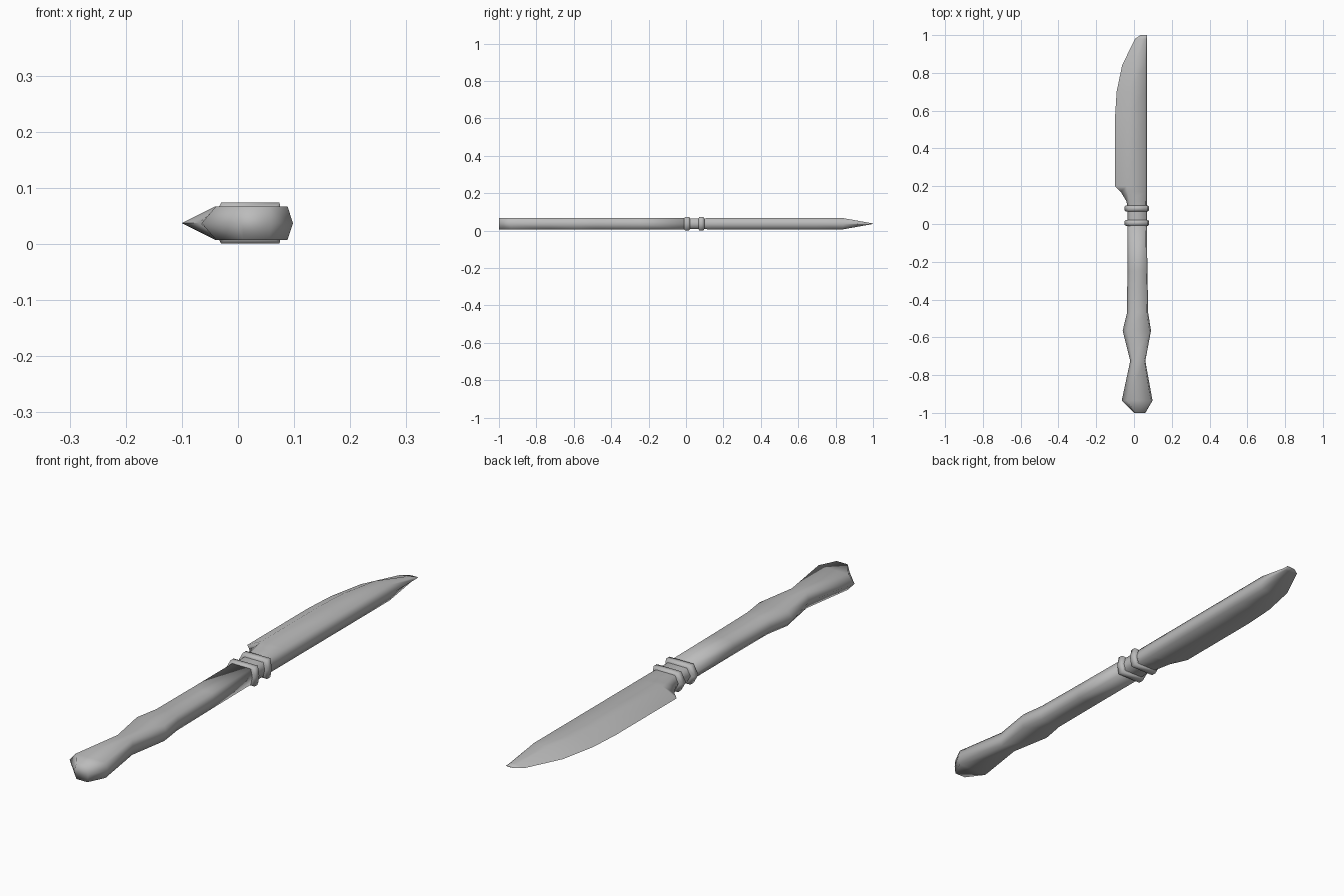
import bpy
import bmesh
import math

if "Cube" in bpy.data.objects:
    bpy.data.objects.remove(bpy.data.objects["Cube"], do_unlink=True)

steel = bpy.data.materials.new("steel_grey")
steel.use_nodes = True
colour = (0.5, 0.5, 0.5, 1)
steel.diffuse_color = colour
steel.node_tree.nodes["Principled BSDF"].inputs["Base Color"].default_value = colour

MID = 0.037  # height of the knife's middle plane


def loft(name, sections, smooth_angle):
    """Skin six-sided rings: (y, left tip, left top, right top, right tip, half height)."""
    bm = bmesh.new()
    rings = []
    for y, left, left_top, right_top, right, h in sections:
        outline = [(left, 0), (left_top, h), (right_top, h),
                   (right, 0), (right_top, -h), (left_top, -h)]
        rings.append([bm.verts.new((x, y, MID + z)) for x, z in outline])
    for a, b in zip(rings, rings[1:]):
        for i in range(6):
            j = (i + 1) % 6
            bm.faces.new((a[i], a[j], b[j], b[i]))
    bm.faces.new(rings[0])
    bm.faces.new(rings[-1])
    bmesh.ops.remove_doubles(bm, verts=bm.verts, dist=0.0001)
    bmesh.ops.recalc_face_normals(bm, faces=bm.faces)
    mesh = bpy.data.meshes.new(name)
    bm.to_mesh(mesh)
    bm.free()
    mesh.materials.append(steel)
    obj = bpy.data.objects.new(name, mesh)
    bpy.context.collection.objects.link(obj)
    bpy.ops.object.select_all(action="DESELECT")
    obj.select_set(True)
    bpy.context.view_layer.objects.active = obj
    bpy.ops.object.shade_smooth_by_angle(angle=math.radians(smooth_angle))
    return obj


def grip_ring(y, left, right, h=0.03):
    w = right - left
    return (y, left, left + 0.16 * w, right - 0.06 * w, right, h)


# Handle with two swellings
grip = [(-1, 0.0, 0.06), (-0.935, -0.065, 0.098), (-0.725, -0.02, 0.06),
        (-0.565, -0.06, 0.09), (-0.47, -0.037, 0.075),
        (-0.25, -0.035, 0.071), (0, -0.035, 0.068)]
loft("handle", [grip_ring(*g) for g in grip], 180)

# Neck between the collars
loft("neck", [grip_ring(y, -0.035, 0.068, 0.027) for y in (0, 0.1)], 80)

# Two rounded collars
for name, y in (("rear_collar", 0.006), ("front_collar", 0.082)):
    rings = []
    for dy, inset in ((-0.016, 0.008), (-0.010, 0), (0.010, 0), (0.016, 0.008)):
        rings.append((y + dy, -0.05 + inset, -0.03 + inset,
                      0.074 - inset, 0.08 - inset, 0.0365 - inset))
    loft(name, rings, 60)

# Blade: cutting edge on the left, thick spine on the right
loft("blade", [
    (0.085, -0.033, -0.02, 0.06, 0.068, 0.028),
    (0.12, -0.04, -0.025, 0.06, 0.068, 0.03),
    (0.17, -0.07, -0.035, 0.06, 0.07, 0.03),
    (0.2, -0.1, -0.04, 0.06, 0.07, 0.03),
    (0.57, -0.1, -0.04, 0.06, 0.07, 0.03),
    (0.7, -0.092, -0.03, 0.06, 0.07, 0.03),
    (0.84, -0.063, 0.0, 0.06, 0.07, 0.03),
    (0.98, 0.005, 0.04, 0.062, 0.07, 0.005),
    (1, 0.035, 0.05, 0.064, 0.07, 0.001),
], 80)
